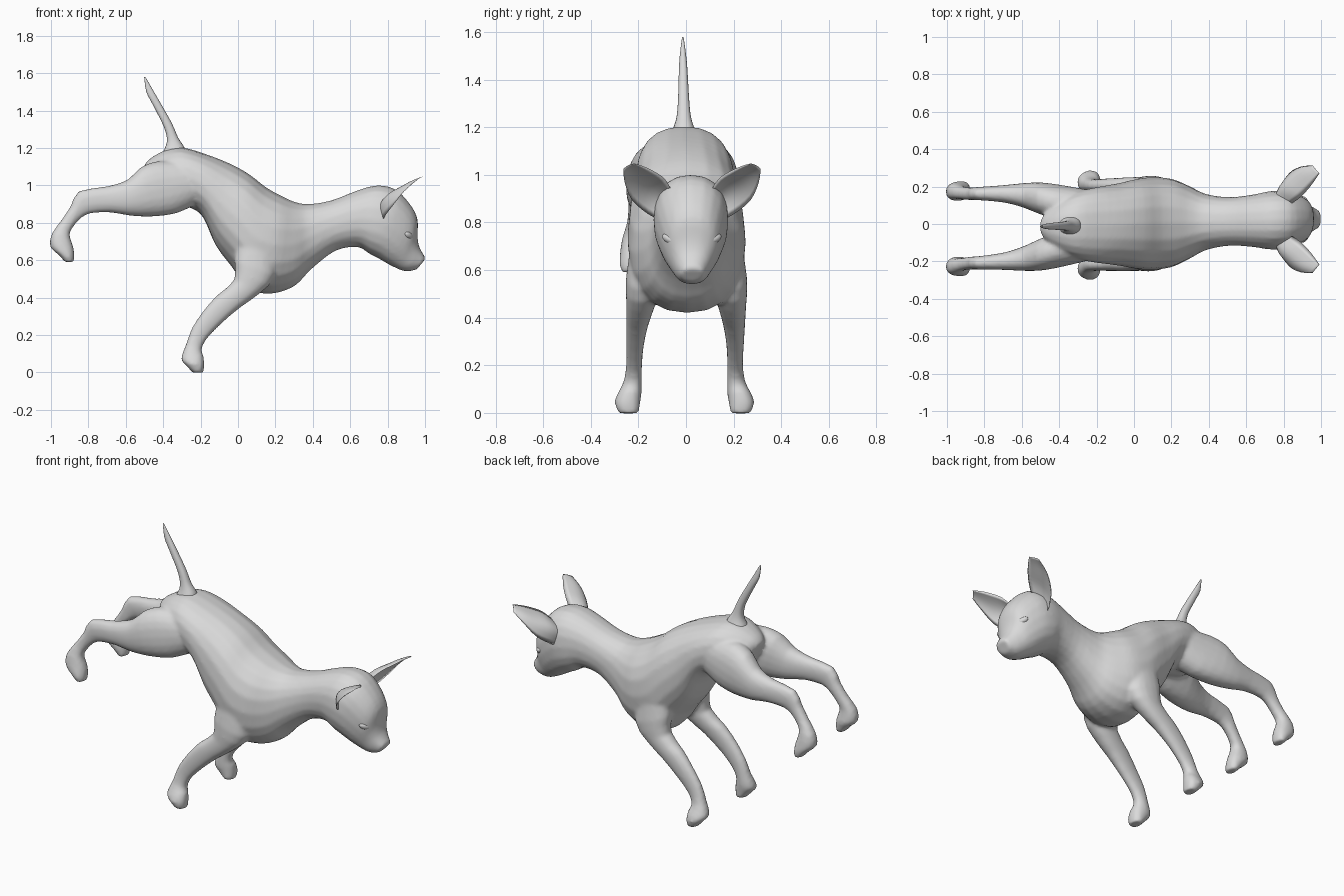
import bpy
import bmesh
import math
from mathutils import Vector

cube = bpy.data.objects.get("Cube")
if cube:
    bpy.data.objects.remove(cube, do_unlink=True)

coat = bpy.data.materials.new("plain_grey_coat")
coat.use_nodes = True
GREY = (0.7, 0.7, 0.7, 1.0)
coat.diffuse_color = GREY
coat.node_tree.nodes["Principled BSDF"].inputs["Base Color"].default_value = GREY

SIDES = 20
YAW = 0.027  # slight turn of the whole animal


def smooth_rows(rows, steps):
    """Catmull-Rom interpolation between rows of numbers."""
    result = []
    for i in range(len(rows) - 1):
        before, start = rows[max(i - 1, 0)], rows[i]
        end, after = rows[i + 1], rows[min(i + 2, len(rows) - 1)]
        for s in range(steps):
            t = s / steps
            result.append([
                b + 0.5 * t * (c - a + t * (2 * a - 5 * b + 4 * c - d
                                            + t * (3 * (b - c) + d - a)))
                for a, b, c, d in zip(before, start, end, after)])
    result.append(list(rows[-1]))
    return result


def skin(bm, rings):
    """Join rings of points into a closed tube."""
    loops = [[bm.verts.new((p[0], p[1] + YAW * p[0], p[2])) for p in ring]
             for ring in rings]
    for low, high in zip(loops, loops[1:]):
        count = len(low)
        for i in range(count):
            j = (i + 1) % count
            bm.faces.new((low[i], low[j], high[j], high[i]))
    bm.faces.new(loops[0])
    bm.faces.new(loops[-1])


def ellipse_rings(rows, steps, side=1):
    """Each row: upper x, z, lower x, z, sideways centre, half width."""
    rings = []
    for xt, zt, xb, zb, y, w in smooth_rows(rows, steps):
        ring = []
        for i in range(SIDES):
            angle = math.tau * i / SIDES
            c, s = math.cos(angle), math.sin(angle)
            c, s = (math.copysign(abs(v) ** 0.88, v) for v in (c, s))
            ring.append(((xt + xb) / 2 + c * (xt - xb) / 2,
                         side * (y + s * w),
                         (zt + zb) / 2 + c * (zt - zb) / 2))
        rings.append(ring)
    return rings


def finish(bm, name):
    bmesh.ops.recalc_face_normals(bm, faces=bm.faces)
    mesh = bpy.data.meshes.new(name)
    bm.to_mesh(mesh)
    bm.free()
    mesh.materials.append(coat)
    for face in mesh.polygons:
        face.use_smooth = True
    obj = bpy.data.objects.new(name, mesh)
    bpy.context.scene.collection.objects.link(obj)
    return obj


# Trunk from rump through neck to muzzle
trunk = [
    (-.505, 1.10, -.475, 1.03, 0, .04),
    (-.475, 1.14, -.44, .97, 0, .09),
    (-.39, 1.188, -.36, .91, 0, .15),
    (-.30, 1.203, -.27, .885, 0, .185),
    (-.18, 1.17, -.19, .835, 0, .205),
    (-.05, 1.12, -.12, .68, 0, .22),
    (.06, 1.06, -.03, .56, 0, .24),
    (.15, .99, .05, .45, 0, .248),
    (.24, .94, .17, .42, 0, .235),
    (.31, .91, .30, .46, 0, .19),
    (.38, .90, .39, .55, 0, .15),
    (.50, .92, .52, .65, 0, .13),
    (.63, .97, .64, .67, 0, .14),
    (.74, 1.0, .70, .635, 0, .155),
    (.84, .98, .75, .61, 0, .155),
    (.92, .90, .80, .58, 0, .135),
    (.96, .82, .84, .56, 0, .112),
    (.96, .73, .875, .545, 0, .088),
    (.97, .67, .91, .54, 0, .072),
    (1.005, .61, .955, .55, 0, .048),
]

# Foreleg from shoulder to paw
foreleg = [
    (.0, .75, .20, .72, .16, .07),
    (-.02, .60, .20, .52, .18, .075),
    (-.02, .495, .12, .425, .191, .061),
    (-.115, .41, .01, .345, .203, .047),
    (-.185, .33, -.095, .255, .21, .037),
    (-.245, .24, -.17, .175, .212, .033),
    (-.278, .15, -.195, .12, .217, .037),
    (-.305, .075, -.185, .09, .23, .05),
    (-.285, .045, -.18, .04, .24, .054),
    (-.24, -.003, -.185, .0, .235, .042),
]

# Hind leg from hip to paw
hind_leg = [
    (-.30, 1.13, -.22, .90, .092, .10),
    (-.43, 1.13, -.33, .85, .125, .092),
    (-.52, 1.097, -.46, .833, .148, .087),
    (-.59, 1.03, -.58, .838, .168, .067),
    (-.70, .995, -.68, .855, .18, .047),
    (-.85, .97, -.79, .85, .185, .036),
    (-.895, .89, -.845, .82, .185, .034),
    (-.94, .82, -.89, .765, .19, .034),
    (-.997, .74, -.90, .73, .20, .042),
    (-1.004, .67, -.88, .67, .20, .052),
    (-.96, .63, -.875, .62, .205, .05),
    (-.925, .59, -.88, .59, .205, .04),
]

# Fused trunk and legs
bm = bmesh.new()
skin(bm, ellipse_rings(trunk, 3))
for side in (1, -1):
    skin(bm, ellipse_rings(foreleg, 2, side))
    skin(bm, ellipse_rings(hind_leg, 2, side))
body = finish(bm, "body_and_legs")
blend = body.modifiers.new("blend_joints", "REMESH")
blend.mode = "VOXEL"
blend.voxel_size = 0.011
blend.use_smooth_shade = True
soften = body.modifiers.new("soften", "SMOOTH")
soften.factor = 0.5
soften.iterations = 5

# Raised tail
bm = bmesh.new()
skin(bm, ellipse_rings([
    (-.28, 1.15, -.42, 1.13, 0, .07),
    (-.285, 1.20, -.40, 1.18, 0, .047),
    (-.32, 1.255, -.38, 1.235, 0, .03),
    (-.355, 1.335, -.395, 1.31, 0, .023),
    (-.42, 1.45, -.455, 1.43, 0, .018),
    (-.455, 1.51, -.49, 1.50, 0, .013),
    (-.495, 1.58, -.502, 1.58, 0, .003),
], 3))
finish(bm, "tail")

# Cupped ears: inner edge point, outer edge point, cup depth
ear = smooth_rows([
    (.84, .085, .94, .77, .11, .80, .06),
    (.885, .115, .985, .785, .18, .835, .06),
    (.93, .16, 1.015, .83, .25, .895, .042),
    (.967, .208, 1.037, .89, .282, .97, .022),
    (.992, .245, 1.048, .955, .288, 1.026, .006),
], 3)
back = Vector((-.8, .37, .47))
ARC = 8
for side, name in ((1, "left_ear"), (-1, "right_ear")):
    bm = bmesh.new()
    rings = []
    for row in ear:
        inner, outer, depth = Vector(row[:3]), Vector(row[3:6]), row[6]
        ring = []
        for i in range(2 * ARC):
            t = i / ARC if i <= ARC else 2 - i / ARC
            bulge = depth * math.sin(math.pi * t)
            if i > ARC:
                bulge = bulge * 0.65
            p = inner.lerp(outer, t) + back * bulge
            ring.append((p.x, side * p.y, p.z))
        rings.append(ring)
    skin(bm, rings)
    finish(bm, name)

# Closed slanting eyes
for side, name in ((1, "left_eye"), (-1, "right_eye")):
    bm = bmesh.new()
    bmesh.ops.create_uvsphere(bm, u_segments=16, v_segments=10, radius=1)
    eye = finish(bm, name)
    eye.scale = (.022, .04, .02)
    eye.rotation_euler = (side * 0.4, 0, side * 0.5)
    eye.location = (.912, side * .09 + YAW * .91, .73)
